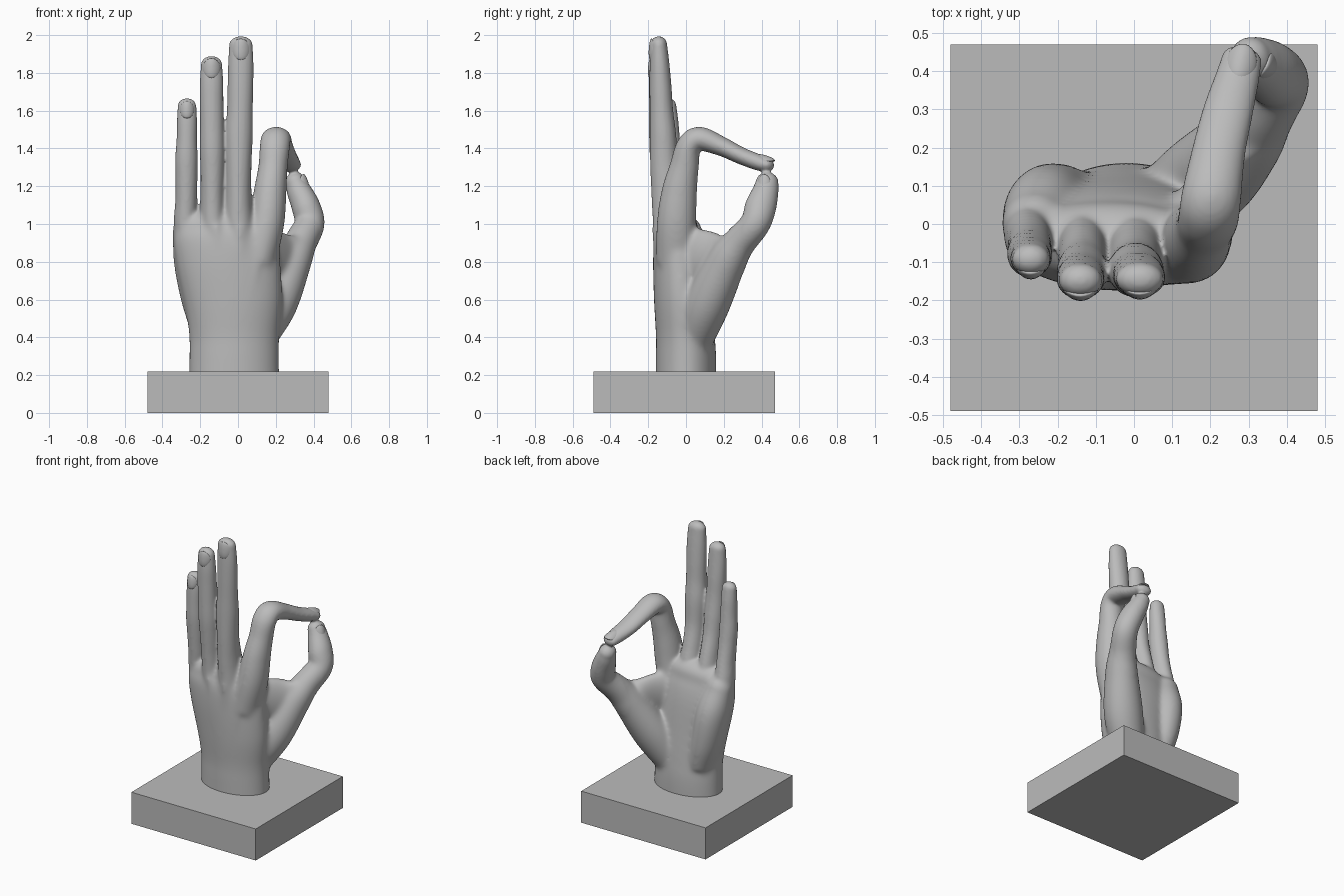
import bpy, bmesh, math
from mathutils import Vector, Matrix

if "Cube" in bpy.data.objects:
    bpy.data.objects.remove(bpy.data.objects["Cube"])

stone = bpy.data.materials.new("grey_plaster")
stone.use_nodes = True
GREY = (0.5, 0.5, 0.5, 1)
stone.diffuse_color = GREY
stone.node_tree.nodes["Principled BSDF"].inputs["Base Color"].default_value = GREY


def add_object(name, bm):
    bmesh.ops.recalc_face_normals(bm, faces=bm.faces)
    mesh = bpy.data.meshes.new(name)
    bm.to_mesh(mesh)
    bm.free()
    mesh.materials.append(stone)
    ob = bpy.data.objects.new(name, mesh)
    bpy.context.collection.objects.link(ob)
    return ob


def catmull(a, b, c, d, t):
    return 0.5 * (2 * b + (c - a) * t + (2 * a - 5 * b + 4 * c - d) * t * t
                  + (3 * b - a - 3 * c + d) * t ** 3)


def limb(bm, keys, steps=8, sides=32):
    """Loft ellipses along (x, y, z, half width, half depth) keys, rounding the far end."""
    keys = [Vector(k) for k in keys]
    k = [keys[0] * 2 - keys[1]] + keys + [keys[-1] * 2 - keys[-2]]
    path = [catmull(*k[i:i + 4], s / steps) for i in range(len(keys) - 1) for s in range(steps)]
    path.append(keys[-1])
    rings = []
    for i, p in enumerate(path):
        t = Vector(path[min(i + 1, len(path) - 1)][:3]) - Vector(path[max(i - 1, 0)][:3])
        rings.append((Vector(p[:3]), t.normalized(), p[3], p[4]))
    c, t, a, b = rings[-1]
    for s in range(1, 8):
        ang = math.pi / 2 * s / 8
        rings.append((c + t * min(a, b) * math.sin(ang), t, a * math.cos(ang), b * math.cos(ang)))
    loops = []
    for c, t, a, b in rings:
        u = (Vector((1, 0, 0)) - t * t.x).normalized()
        v = t.cross(u)
        angs = [2 * math.pi * j / sides for j in range(sides)]
        loops.append([bm.verts.new(c + u * a * math.cos(q) + v * b * math.sin(q)) for q in angs])
    for lo, hi in zip(loops, loops[1:]):
        for j in range(sides):
            n = (j + 1) % sides
            bm.faces.new((lo[j], lo[n], hi[n], hi[j]))
    bm.faces.new(loops[0][::-1])
    bm.faces.new(loops[-1])


hand_bm = bmesh.new()
# wrist and palm
limb(hand_bm, [(-.02, 0, .1, .24, .16), (-.02, 0, .3, .238, .16), (-.02, -.005, .42, .24, .155),
               (-.025, -.02, .6, .26, .15), (-.05, -.035, .8, .275, .14),
               (-.065, -.045, .92, .275, .125), (-.07, -.045, .99, .265, .105)])
# heel of the palm on the little finger side
limb(hand_bm, [(-.15, .02, .42, .09, .12), (-.2, .04, .6, .1, .12),
               (-.235, .03, .8, .105, .12), (-.26, .0, .96, .088, .085)])
# thumb with its fleshy base
limb(hand_bm, [(.08, .04, .38, .11, .1), (.185, .115, .58, .13, .12), (.285, .215, .8, .105, .105),
               (.33, .28, .9, .088, .088), (.378, .365, 1.0, .08, .08), (.36, .395, 1.09, .076, .083),
               (.325, .42, 1.17, .066, .07), (.305, .43, 1.22, .055, .06)])
# web between thumb and index finger
limb(hand_bm, [(.1, -.03, .84, .07, .15), (.19, .08, .83, .06, .145), (.26, .18, .82, .06, .13),
               (.31, .25, .84, .05, .11)])
# index finger, bent to meet the thumb
limb(hand_bm, [(.1, -.05, .8, .1, .11), (.15, -.05, 1.0, .095, .105), (.17, -.035, 1.17, .086, .093),
               (.185, -.01, 1.3, .077, .077), (.195, .015, 1.41, .079, .066),
               (.203, .075, 1.45, .078, .064), (.222, .19, 1.41, .07, .051),
               (.245, .29, 1.362, .066, .045), (.27, .38, 1.327, .058, .043),
               (.282, .43, 1.312, .053, .036)])
# middle finger
limb(hand_bm, [(.02, -.06, .85, .085, .11), (.005, -.075, 1.02, .08, .103), (.002, -.095, 1.15, .07, .088),
               (.003, -.115, 1.3, .068, .074), (.005, -.122, 1.47, .073, .07), (.01, -.13, 1.6, .068, .062),
               (.013, -.135, 1.73, .068, .058), (.015, -.14, 1.85, .067, .052),
               (.015, -.144, 1.95, .062, .044)])
# ring finger
limb(hand_bm, [(-.1, -.05, .85, .08, .11), (-.13, -.065, 1.0, .073, .1), (-.135, -.085, 1.13, .064, .086),
               (-.135, -.11, 1.27, .063, .073), (-.136, -.125, 1.4, .066, .069),
               (-.138, -.135, 1.53, .063, .061), (-.14, -.14, 1.65, .063, .057),
               (-.14, -.145, 1.75, .062, .052), (-.14, -.147, 1.845, .056, .044)])
# little finger
limb(hand_bm, [(-.24, -.01, .85, .085, .1), (-.275, -.03, 1.0, .066, .08), (-.274, -.05, 1.12, .058, .069),
               (-.273, -.068, 1.24, .058, .062), (-.273, -.08, 1.35, .059, .059),
               (-.271, -.086, 1.45, .054, .054), (-.27, -.09, 1.55, .053, .049),
               (-.27, -.092, 1.625, .049, .041)])
# tendon ridges and knuckles on the back of the hand
for x, y in ((.13, -.122), (.01, -.146), (-.115, -.138), (-.235, -.09)):
    limb(hand_bm, [(x * .5, -.14, .6, .014, .022), (x * .8, (y - .14) / 2, .8, .018, .03),
                   (x, y, .98, .03, .035)])
hand = add_object("hand", hand_bm)

# fuse the parts into one skin
fuse = hand.modifiers.new("fuse", 'REMESH')
fuse.mode = 'VOXEL'
fuse.voxel_size = 0.0085
bpy.context.view_layer.objects.active = hand
hand.select_set(True)
bpy.ops.object.modifier_apply(modifier="fuse")

# relax the palm more than the fingers
palm_group = hand.vertex_groups.new(name="palm")
for v in hand.data.vertices:
    w = min(1, max(0, (1.12 - v.co.z) / .15))
    if v.co.y > .3:
        w *= .2
    palm_group.add([v.index], w, 'REPLACE')
for name, count, group in (("relax_palm", 45, "palm"), ("relax_all", 5, "")):
    m = hand.modifiers.new(name, 'SMOOTH')
    m.factor = .5
    m.iterations = count
    m.vertex_group = group
    bpy.ops.object.modifier_apply(modifier=name)
bpy.ops.object.shade_smooth()


def nail(name, at, normal, along, w, h):
    """Thin domed plate lying on a fingertip."""
    n = Vector(normal).normalized()
    up = Vector(along)
    up = (up - n * up.dot(n)).normalized()
    basis = Matrix((up.cross(n), up, n)).transposed().to_4x4()
    bm = bmesh.new()
    bmesh.ops.create_uvsphere(bm, u_segments=24, v_segments=12, radius=1)
    for v in bm.verts:
        x, y, z = v.co
        v.co = (x * w, y * h, z * .011 - .4 * w * x * x)
    bmesh.ops.transform(bm, matrix=Matrix.Translation(at) @ basis, verts=bm.verts)
    ob = add_object(name, bm)
    for p in ob.data.polygons:
        p.use_smooth = True


nail("middle_nail", (.015, -.186, 1.925), (0, -1, .06), (0, 0, 1), .05, .057)
nail("ring_nail", (-.14, -.19, 1.825), (0, -1, .05), (0, 0, 1), .047, .053)
nail("little_nail", (-.27, -.133, 1.605), (0, -1, .1), (0, 0, 1), .038, .046)
nail("index_nail", (.28, .425, 1.351), (0, .33, 1), (.2, 1, -.3), .042, .05)
nail("thumb_nail", (.36, .405, 1.215), (.85, -.4, .3), (-.3, .15, 1), .04, .052)

# square base
bm = bmesh.new()
bmesh.ops.create_cube(bm, size=1)
bmesh.ops.scale(bm, vec=(.96, .96, .22), verts=bm.verts)
bmesh.ops.translate(bm, vec=(0, -.01, .11), verts=bm.verts)
add_object("base", bm)
